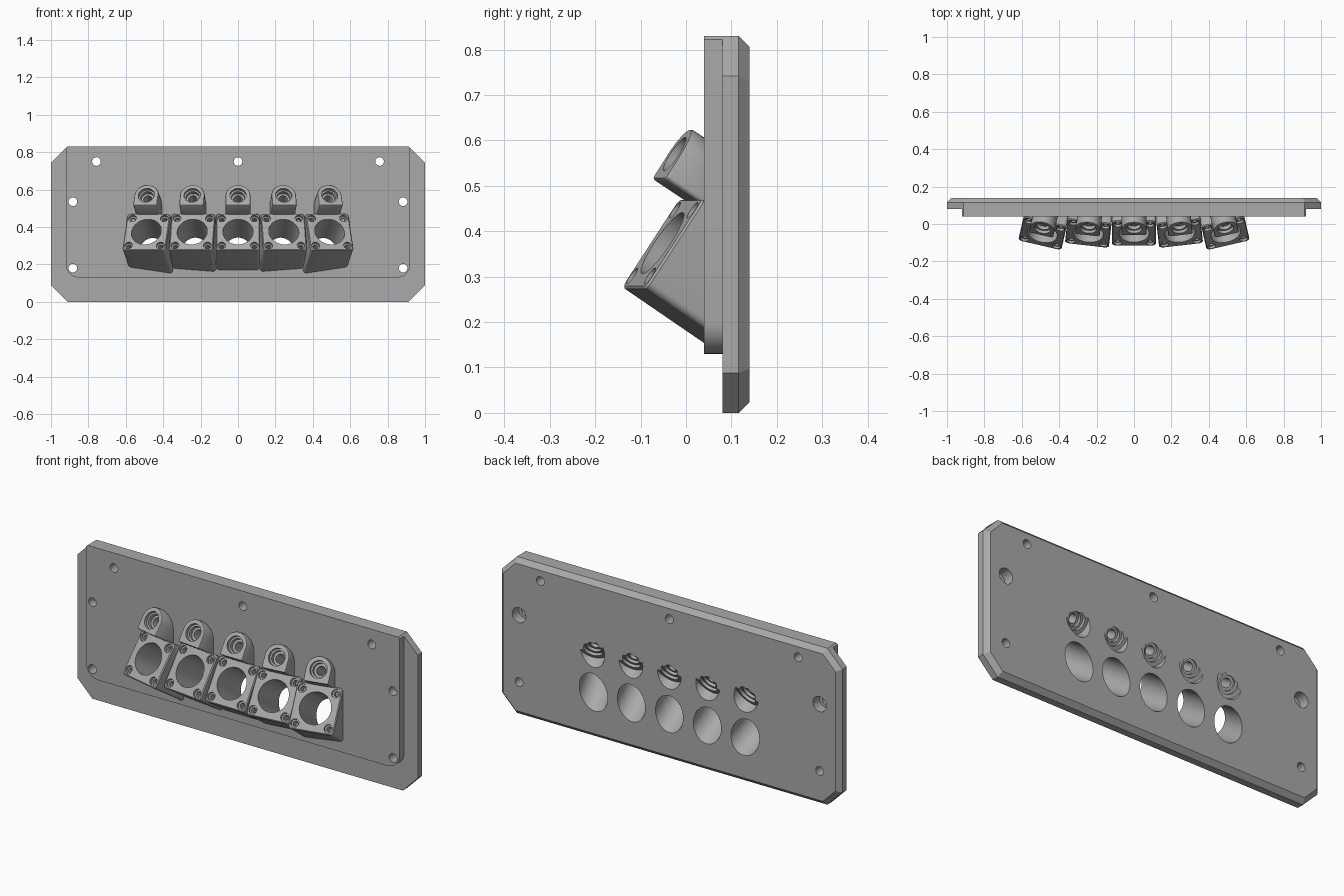
import bpy, bmesh
from math import sin, cos, pi, radians
from mathutils import Matrix, Vector

if "Cube" in bpy.data.objects:
    bpy.data.objects.remove(bpy.data.objects["Cube"], do_unlink=True)

grey = bpy.data.materials.new("plain grey")
grey.use_nodes = True
COLOUR = (0.4, 0.4, 0.4, 1)
grey.diffuse_color = COLOUR
grey.node_tree.nodes["Principled BSDF"].inputs["Base Color"].default_value = COLOUR


def loft(name, rings):
    """Closed solid through rings of equal point count."""
    bm = bmesh.new()
    loops = [[bm.verts.new(p) for p in ring] for ring in rings]
    n = len(loops[0])
    for a, b in zip(loops, loops[1:]):
        for i in range(n):
            j = (i + 1) % n
            bm.faces.new((a[i], a[j], b[j], b[i]))
    bm.faces.new(loops[0])
    bm.faces.new(loops[-1])
    bmesh.ops.recalc_face_normals(bm, faces=bm.faces)
    mesh = bpy.data.meshes.new(name)
    bm.to_mesh(mesh)
    bm.free()
    mesh.materials.append(grey)
    obj = bpy.data.objects.new(name, mesh)
    bpy.context.collection.objects.link(obj)
    return obj


def arc(cx, cy, r, start, end, steps):
    return [(cx + r * cos(start + (end - start) * i / steps),
             cy + r * sin(start + (end - start) * i / steps)) for i in range(steps + 1)]


def octagon(y, inset):
    c = 0.088 - 0.586 * inset
    w, lo, hi = 1 - inset, inset, 0.83 - inset
    half = [(w - c, lo), (w, lo + c), (w, hi - c), (w - c, hi)]
    return [Vector((x, y, z)) for x, z in half + [(-x, z) for x, z in reversed(half)]]


def cylinder(frame, r, start, end, x=0, y=0, sides=40):
    """Cutter along the frame's inward axis."""
    circle = arc(x, y, r, 0, 2 * pi, sides)[:-1]
    obj = loft("cutter", [[frame @ Vector((u, v, d)) for u, v in circle] for d in (start, end)])
    obj.hide_render = True
    return obj


def axis_frame(x, y, z, tilt, yaw):
    """Local y runs up the face and local z runs into the panel."""
    s, c = sin(tilt), cos(tilt)
    turn = Matrix(((-1, 0, 0), (0, s, c), (0, c, -s)))
    return Matrix.Translation((x, y, z)) @ (Matrix.Rotation(yaw, 3, 'Z') @ turn).to_4x4()


def boss(name, frame, profile):
    """Slanted block from its tilted face to the panel front, with softened face rim."""
    axis = (frame.to_3x3() @ Vector((0, 0, 1))).normalized()
    rim = 0.005
    front = [frame @ Vector((u * 0.96, v * 0.96, 0)) for u, v in profile]
    edge = [frame @ Vector((u, v, rim)) for u, v in profile]
    root = [p + axis * ((0.042 - p.y) / axis.y) for p in edge]
    return loft(name, [front, edge, root])


def cut(obj, cutters):
    for c in cutters:
        mod = obj.modifiers.new("cut", 'BOOLEAN')
        mod.operation = 'DIFFERENCE'
        mod.solver = 'EXACT'
        mod.object = c
    graph = bpy.context.evaluated_depsgraph_get()
    mesh = bpy.data.meshes.new_from_object(obj.evaluated_get(graph))
    obj.modifiers.clear()
    obj.data = mesh


# Back plate with clipped corners and chamfered rear edge
plate = loft("back_plate", [octagon(0.08, 0), octagon(0.116, 0), octagon(0.14, 0.024)])

# Raised front panel with rounded lower corners
W, LOW, R = 0.92, 0.13, 0.07
half = arc(W - R, LOW + R, R, -pi / 2, 0, 8) + [(W, 0.822), (0.912, 0.83)]
outline = half + [(-x, z) for x, z in reversed(half)]
panel = loft("front_panel", [[Vector((x, y, z)) for x, z in outline] for y in (0.04, 0.08)])

# Profiles of the square sockets and arched sockets
H, r = 0.118, 0.018
q = H - r
square = []
for k, (sx, sy) in enumerate(((1, 1), (-1, 1), (-1, -1), (1, -1))):
    square += arc(sx * q, sy * q, r, k * pi / 2, (k + 1) * pi / 2, 6)
A = 0.066
arch = arc(0, 0, A, 0, pi, 24) + arc(-A + 0.01, -A + 0.01, 0.01, pi, 1.5 * pi, 4) \
    + arc(A - 0.01, -A + 0.01, 0.01, 1.5 * pi, 2 * pi, 4)

parts = [plate, panel]
through = []
helpers = []
for i in range(-2, 3):
    x, yaw = 0.245 * i, radians(6.5) * i

    # Large square socket with a through bore and four screw holes
    f = axis_frame(x, -0.052, 0.374, radians(33.7), yaw)
    block = boss("square_socket", f, square)
    bore = cylinder(f, 0.081, -0.1, 0.5, sides=64)
    screws = []
    for sx in (-1, 1):
        for sy in (-1, 1):
            p = (sx * 0.087, sy * 0.087)
            screws += [cylinder(f, 0.021, -0.02, 0.014, *p, 24),
                       cylinder(f, 0.013, -0.02, 0.06, *p, 20)]
    cut(block, [bore] + screws)

    # Small arched socket with a stepped bore
    g = axis_frame(x, -0.025, 0.57, radians(33), yaw)
    small = boss("arched_socket", g, arch)
    steps = [cylinder(g, 0.044, -0.1, 0.018),
             cylinder(g, 0.035, -0.1, 0.04),
             cylinder(g, 0.023, -0.1, 0.3)]
    rear = [cylinder(g, 0.036, 0.165, 0.5),
            cylinder(g, 0.05, 0.18, 0.5),
            cylinder(g, 0.07, 0.195, 0.5, sides=56)]
    cut(small, steps)

    parts += [block, small]
    through += [bore, steps[2]] + rear
    helpers += screws + steps[:2]

# Mounting holes, the middle side pair counterbored from the rear
for x, z in ((0, 0.75), (0.757, 0.75), (-0.757, 0.75), (0.883, 0.535),
             (-0.883, 0.535), (0.883, 0.18), (-0.883, 0.18)):
    f = axis_frame(x, 0, z, 0, 0)
    through.append(cylinder(f, 0.023, -0.1, 0.3, sides=28))
    if z == 0.535:
        through.append(cylinder(f, 0.04, 0.085, 0.3))

cut(plate, through)
cut(panel, through)

for helper in helpers + through:
    bpy.data.objects.remove(helper, do_unlink=True)

# Smooth curved walls, keep crisp edges
bpy.ops.object.select_all(action='DESELECT')
for part in parts:
    part.select_set(True)
bpy.context.view_layer.objects.active = plate
bpy.ops.object.shade_smooth_by_angle(angle=radians(28))
